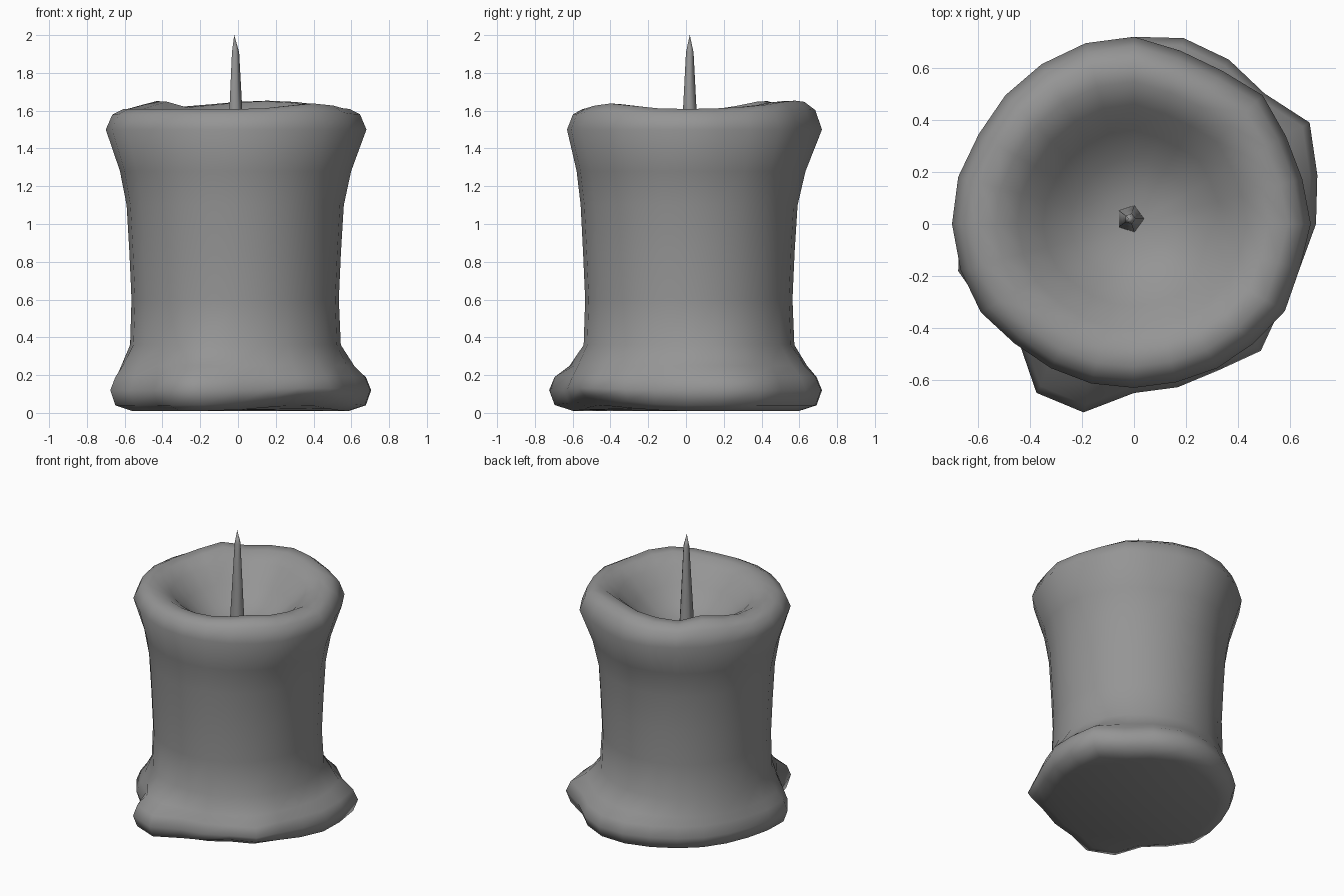
import bpy
import bmesh
from math import sin, cos, radians, exp

default = bpy.data.objects.get("Cube")
if default:
    bpy.data.objects.remove(default, do_unlink=True)


def make_material(name, color):
    mat = bpy.data.materials.new(name)
    mat.use_nodes = True
    mat.diffuse_color = color
    mat.node_tree.nodes["Principled BSDF"].inputs["Base Color"].default_value = color
    return mat


def add_object(name, rings, material, sharp_angle, tip):
    """Loft rings of points into one skin, closed below and pointed at the tip."""
    bm = bmesh.new()
    loops = [[bm.verts.new(point) for point in ring] for ring in rings]
    for lower, upper in zip(loops, loops[1:]):
        for i in range(len(lower)):
            j = (i + 1) % len(lower)
            bm.faces.new((lower[i], lower[j], upper[j], upper[i]))
    bm.faces.new(list(reversed(loops[0])))
    last = loops[-1]
    apex = bm.verts.new(tip)
    for i in range(len(last)):
        bm.faces.new((last[i], last[(i + 1) % len(last)], apex))
    mesh = bpy.data.meshes.new(name)
    bm.to_mesh(mesh)
    bm.free()
    obj = bpy.data.objects.new(name, mesh)
    bpy.context.collection.objects.link(obj)
    mesh.materials.append(material)
    bpy.ops.object.select_all(action="DESELECT")
    obj.select_set(True)
    bpy.context.view_layer.objects.active = obj
    bpy.ops.object.shade_smooth_by_angle(angle=radians(sharp_angle))
    return obj


wax_gray = make_material("wax gray", (0.3, 0.3, 0.3, 1))

# Irregular outlines: radius every fifteen degrees, counter-clockwise from +x
rim = [.68, .67, .675, .70, .68, .69, .72, .72, .71, .70, .69, .70,
       .70, .69, .68, .65, .64, .635, .63, .63, .64, .65, .67, .66]
puddle = [.70, .73, .78, .71, .73, .74, .72, .69, .67, .66, .65, .65,
          .67, .70, .66, .63, .75, .75, .65, .65, .65, .69, .65, .66]
waist = [.56] * len(rim)
angles = [radians(360 * i / len(rim)) for i in range(len(rim))]

# Bumps as (direction in degrees, height, width in degrees)
rim_bumps = [(140, .05, 10), (75, .045, 38), (315, .03, 22)]
foot_bumps = [(305, .06, 28)]


def lift(a, bumps):
    return sum(h * exp(-((a - radians(d)) / radians(w)) ** 2) for d, h, w in bumps)


def ring(outline, scale, z, mix=1.0, bumps=(), wave=1.0):
    """One cross-section; mix blends the waist circle into the outline."""
    points = []
    for a, r, w in zip(angles, outline, waist):
        radius = scale * (w + (r - w) * mix)
        centre_x, centre_y = -.015 * (1 - mix), .015 * (1 - mix)
        points.append((centre_x + radius * cos(a), centre_y + radius * sin(a),
                       z + wave * lift(a, bumps)))
    return points


# Candle body: puddled foot, waist, flared rim and soft hollow top
body = [
    ring(puddle, .83, .01, bumps=foot_bumps, wave=.5),
    ring(puddle, .96, .04, bumps=foot_bumps, wave=.9),
    ring(puddle, 1, .12, bumps=foot_bumps, wave=.2),
    ring(puddle, .96, .19),
    ring(puddle, 1, .25, mix=.45),
    ring(puddle, .985, .36, mix=.05),
    ring(waist, .98, .6, mix=0),
    ring(waist, 1, .85, mix=0),
    ring(rim, 1.015, 1.1, mix=.05),
    ring(rim, 1, 1.28, mix=.4),
    ring(rim, 1, 1.5),
    ring(rim, .95, 1.58, bumps=rim_bumps, wave=.6),
    ring(rim, .87, 1.608, bumps=rim_bumps),
    ring(rim, .76, 1.605, bumps=rim_bumps),
    ring(rim, .64, 1.56, bumps=rim_bumps, wave=.5),
    ring(rim, .5, 1.47),
    ring(rim, .35, 1.38),
    ring(rim, .18, 1.33),
]
add_object("candle_body", body, wax_gray, 80, tip=(0, 0, 1.32))


# Five-sided tapered wick
def wick_ring(radius, z):
    return [(-.015 + radius * cos(radians(72 * i)),
             .02 + radius * sin(radians(72 * i)), z) for i in range(5)]


wick = [wick_ring(r, z) for r, z in ((.055, 1.3), (.038, 1.6), (.021, 1.91))]
add_object("wick", wick, wax_gray, 80, tip=(-.02, .02, 2))
